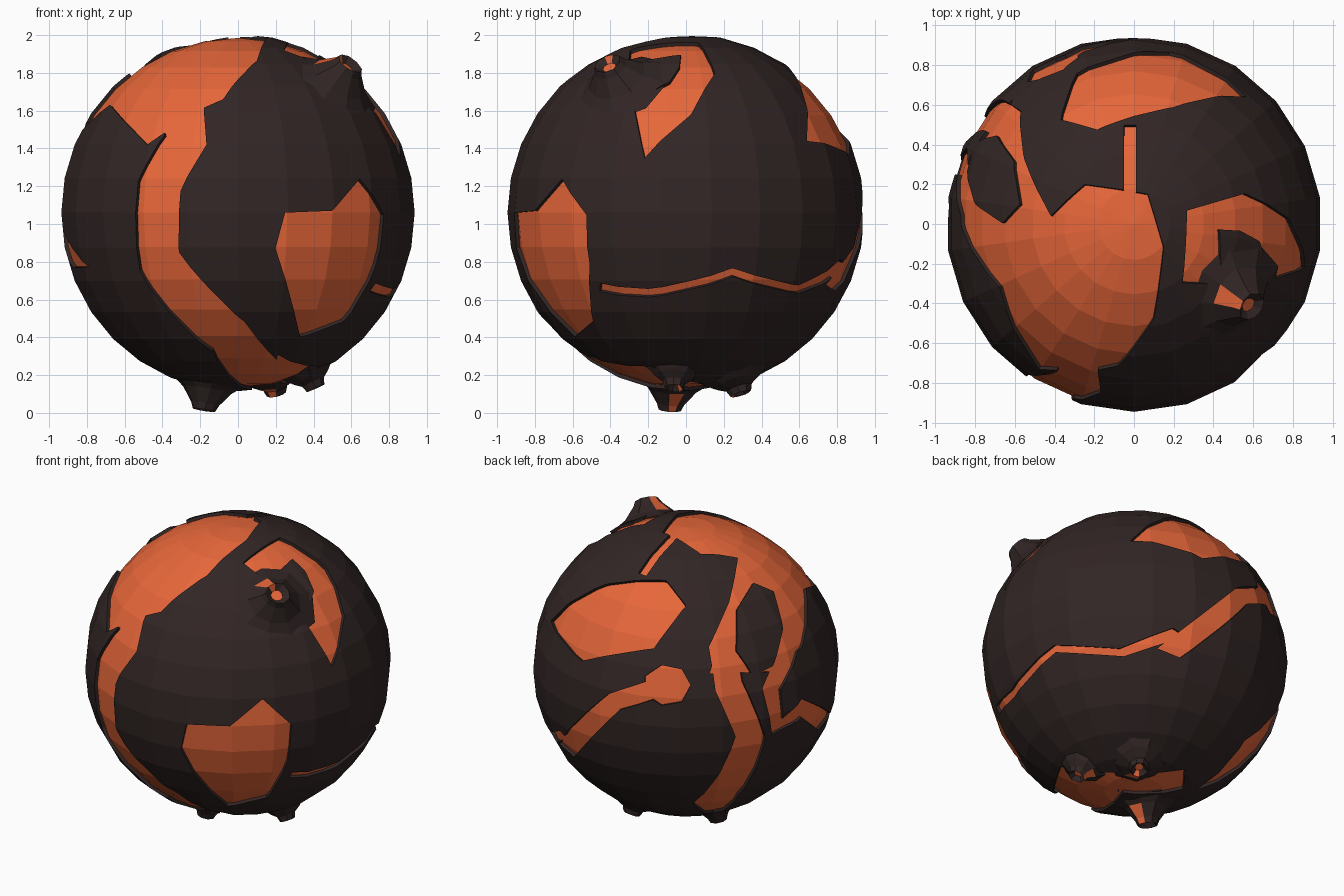
import bpy, bmesh, math, random
from mathutils import Vector

if "Cube" in bpy.data.objects:
    bpy.data.objects.remove(bpy.data.objects["Cube"])

random.seed(4)
C = Vector((0, 0, 1.06))          # planet centre
R, R_LAVA = 0.945, 0.925


def material(name, rgb):
    m = bpy.data.materials.new(name)
    m.diffuse_color = (*rgb, 1)
    m.use_nodes = True
    m.node_tree.nodes["Principled BSDF"].inputs["Base Color"].default_value = m.diffuse_color
    return m


LAVA = material("orange lava", (0.80, 0.135, 0.042))
ROCK = material("dark rock", (0.031, 0.019, 0.018))


def finish(bm, name, mats):
    me = bpy.data.meshes.new(name)
    bm.to_mesh(me)
    bm.free()
    for m in mats:
        me.materials.append(m)
    ob = bpy.data.objects.new(name, me)
    ob.location = C
    bpy.context.collection.objects.link(ob)


# Outlines are drawn in a view plane (azimuth, elevation) and projected on the globe
FRONT, SIDE, TOP, BACK, UNDER = (0, 0), (90, 0), (0, 90), (215, 22), (145, -22)


def lake(view, pts):
    a, e = (math.radians(v) for v in view)
    h = Vector((math.sin(a), -math.cos(a), 0))
    z = Vector((0, 0, 1))
    right = Vector((math.cos(a), math.sin(a), 0))
    up = z * math.cos(e) - h * math.sin(e)
    out = h * math.cos(e) + z * math.sin(e)
    res = []
    for u, v in pts:
        if view[1] == 0:
            v -= C.z
        d = math.sqrt(max(0, R * R - u * u - v * v))
        res.append((right * u + up * v + out * d).normalized())
    return res


def stripe(view, w, *pts):
    """Band of half width w along a centre line."""
    line = [Vector(p) for p in pts]
    sides = [], []
    for i, p in enumerate(line):
        t = (line[min(i + 1, len(line) - 1)] - line[max(i - 1, 0)]).normalized()
        n = Vector((-t.y, t.x)) * w
        sides[0].append(p + n)
        sides[1].append(p - n)
    return lake(view, sides[0] + sides[1][::-1])


def spot(view, u, v, ru, rv, n=7):
    turns = [2 * math.pi * i / n for i in range(n)]
    return lake(view, [(u + ru * math.cos(t), v + rv * math.sin(t)) for t in turns])


polar_field = lake(TOP, [(-.08, -.72), (.1, -.48), (.15, -.12), (.07, .15), (-.25, .2), (-.42, .04),
                         (-.58, .4), (-.62, .63), (-.85, .3), (-.88, 0), (-.68, -.32), (-.48, -.73)])
rear_field = lake(BACK, [(-.84, .28), (-.5, .52), (-.12, .55), (0, .4), (-.2, .14), (-.65, .05)])
front_lake = lake(FRONT, [(.65, 1.24), (.78, 1.05), (.74, .78), (.56, .48), (.33, .4), (.2, .87),
                          (.25, 1.06), (.5, 1.07)])
front_stripe = stripe(FRONT, .115, (-.3, 1.7), (-.28, 1.45), (-.42, 1.2), (-.42, .8), (-.05, .4), (.17, .16))
neck = stripe(TOP, .03, (-.02, .15), (-.02, .5))
horseshoe = stripe(TOP, .095, (.34, -.3), (.35, .02), (.55, .06), (.71, -.03), (.78, -.25))
side_crack = stripe(SIDE, .022, (-.46, .66), (-.2, .63), (.25, .74), (.6, .65), (.84, .79))
rear_tail = stripe(BACK, .06, (-.74, -.53), (-.45, -.2), (-.13, -.09))
rear_lake = spot(BACK, -.12, -.09, .15, .13)
rear_stripe = stripe(BACK, .09, (.4, .5), (.23, .13), (.27, -.1), (.4, -.42), (.25, -.75), (.11, -.91))
left_stripe = stripe(BACK, .06, (.66, .5), (.62, .07), (.53, -.12), (.57, -.36), (.72, -.25), (.86, -.36))
south_band = stripe(UNDER, .05, (-.47, -.77), (-.1, -.81), (.3, -.77))
island = spot(BACK, .45, .25, .15, .29)
lava_areas = [polar_field, rear_field, front_lake, front_stripe, neck, horseshoe, side_crack,
              rear_tail, rear_lake, rear_stripe, left_stripe, south_band]


def inside(p, poly):
    if p.dot(sum(poly, Vector())) < 0:
        return False
    e1 = p.orthogonal().normalized()
    e2 = p.cross(e1)
    ang = [math.atan2(v.dot(e2), v.dot(e1)) for v in poly]
    turn = sum((b - a + math.pi) % (2 * math.pi) - math.pi for a, b in zip(ang, ang[1:] + ang[:1]))
    return abs(turn) > math.pi


def near_arc(p, a, b):
    t = max(0, min(1, (p - a).dot(b - a) / max((b - a).length_squared, 1e-9)))
    return (p - a.lerp(b, t).normalized()).length < 0.19


# Molten core
bm = bmesh.new()
bmesh.ops.create_uvsphere(bm, u_segments=22, v_segments=16, radius=R_LAVA)
finish(bm, "lava_core", [LAVA])

# Crust: globe cut along every outline, lava areas removed, rims turned inwards
bm = bmesh.new()
bmesh.ops.create_uvsphere(bm, u_segments=22, v_segments=16, radius=R)
for poly in lava_areas + [island]:
    for a, b in zip(poly, poly[1:] + poly[:1]):
        no = a.cross(b)
        if no.length < 1e-4:
            continue
        faces = [f for f in bm.faces if near_arc(f.calc_center_median().normalized(), a, b)]
        geom = faces + list({e for f in faces for e in f.edges}) + list({v for f in faces for v in f.verts})
        bmesh.ops.bisect_plane(bm, geom=geom, dist=1e-5, plane_co=(0, 0, 0), plane_no=no.normalized())
gone = []
for f in bm.faces:
    p = f.calc_center_median().normalized()
    if any(inside(p, q) for q in lava_areas) and not inside(p, island):
        gone.append(f)
bmesh.ops.delete(bm, geom=gone, context='FACES')
rim = [e for e in bm.edges if e.is_boundary]
for v in bmesh.ops.extrude_edge_only(bm, edges=rim)["geom"]:
    if isinstance(v, bmesh.types.BMVert):
        v.co *= 0.905 / R
finish(bm, "rock_crust", [ROCK])


# Volcano: flared faceted cone with a lava crater and one lava run
def volcano(name, tip, run, base, rim_r, sides=9):
    axis = Vector(tip).normalized()
    top = Vector(tip).length
    e1 = Vector(run)
    e1 = (e1 - axis * e1.dot(axis)).normalized()
    e2 = axis.cross(e1)
    rings = [(base, .89), (base * .62, .955), (rim_r * 1.25, top - .035), (rim_r, top), (rim_r * .5, top - .03)]
    wobble = [random.uniform(.88, 1.1) for _ in range(sides)]
    bm = bmesh.new()
    rows = []
    for r, h in rings:
        row = []
        for i in range(sides):
            a = (i - .5) * 2 * math.pi / sides
            row.append(bm.verts.new(axis * h + (e1 * math.cos(a) + e2 * math.sin(a)) * r * wobble[i]))
        rows.append(row)
    for k in range(len(rows) - 1):
        for i in range(sides):
            j = (i + 1) % sides
            f = bm.faces.new((rows[k][i], rows[k][j], rows[k + 1][j], rows[k + 1][i]))
            f.material_index = int(i == 0 and k > 0)
    bm.faces.new(rows[-1]).material_index = 1
    finish(bm, name, [ROCK, LAVA])


volcano("big_volcano", (.59, -.42, .79), (-1, .4, 0), .27, .075)
volcano("south_volcano_left", (-.18, -.09, -1.045), (1, .3, 0), .21, .06)
volcano("south_volcano_right", (.41, -.06, -.93), (-.5, .5, 0), .16, .05)
volcano("south_volcano_rear", (.2, .29, -.96), (-.3, -1, 0), .21, .055)
